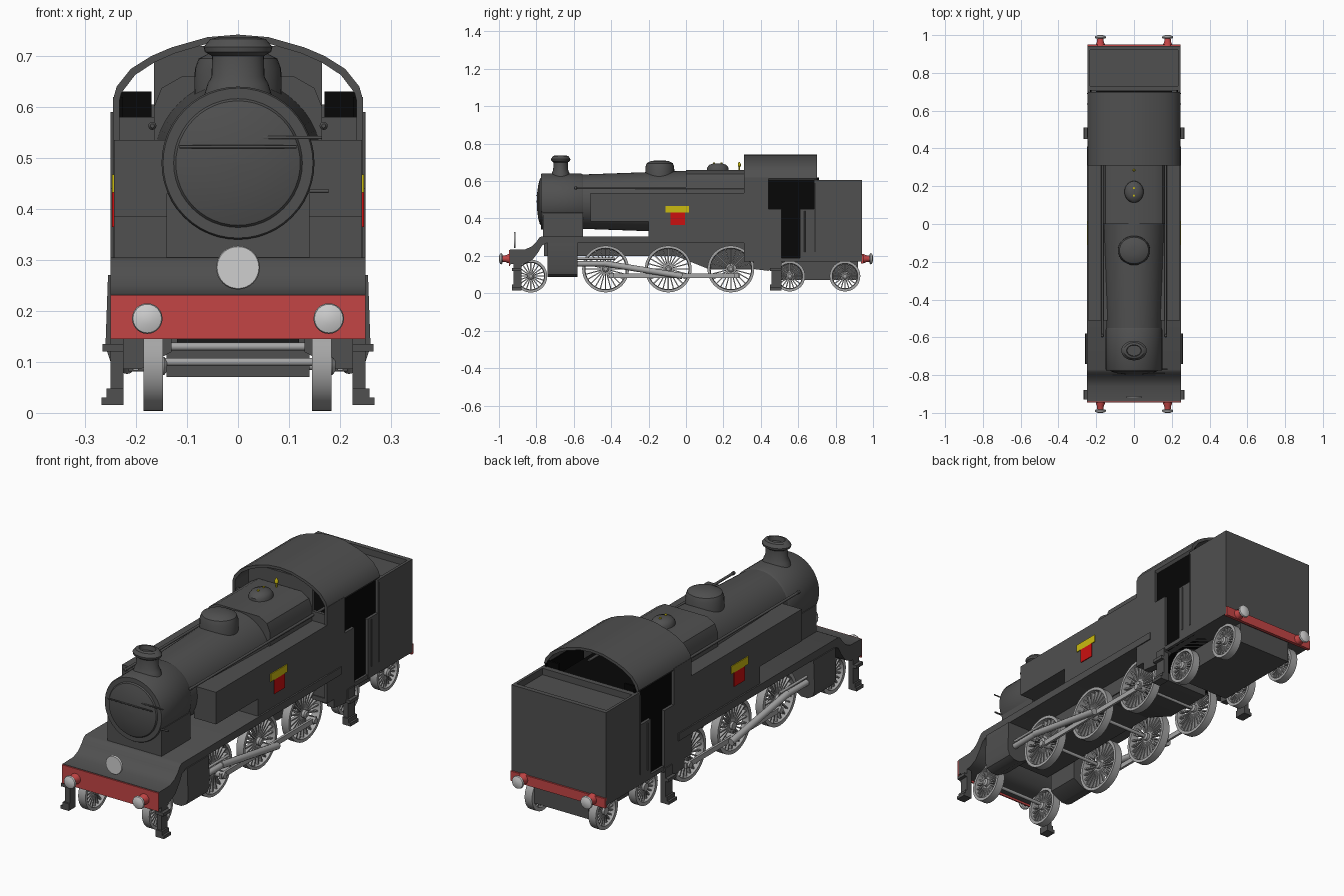
import bpy, bmesh, math
from mathutils import Matrix, Vector

if "Cube" in bpy.data.objects:
    bpy.data.objects.remove(bpy.data.objects["Cube"])


def material(name, r, g, b):
    m = bpy.data.materials.new(name)
    m.use_nodes = True
    m.diffuse_color = (r, g, b, 1)
    bsdf = m.node_tree.nodes["Principled BSDF"]
    bsdf.inputs["Base Color"].default_value = (r, g, b, 1)
    bsdf.inputs["Roughness"].default_value = 0.6
    return m


BODY = material("charcoal", 0.08, 0.08, 0.08)
BLACK = material("black", 0.002, 0.002, 0.002)
STEEL = material("wheel grey", 0.38, 0.38, 0.38)
PALE = material("pale grey", 0.62, 0.62, 0.62)
BEAM = material("beam red", 0.55, 0.06, 0.06)
RED = material("badge red", 0.6, 0.005, 0.005)
YELLOW = material("yellow", 0.6, 0.5, 0.005)

AXES = {"x": Vector((1, 0, 0)), "y": Vector((0, 1, 0)), "z": Vector((0, 0, 1))}


def finish(name, bm, mat, angle=35):
    bmesh.ops.recalc_face_normals(bm, faces=bm.faces)
    me = bpy.data.meshes.new(name)
    bm.to_mesh(me)
    bm.free()
    me.materials.append(mat)
    for p in me.polygons:
        p.use_smooth = True
    me.set_sharp_from_angle(angle=math.radians(angle))
    ob = bpy.data.objects.new(name, me)
    bpy.context.collection.objects.link(ob)
    return ob


def prism(name, pts, axis, a, b, mat):
    """Extrude a flat outline along an axis from a to b."""
    place = {"x": lambda u, v, t: (t, u, v), "y": lambda u, v, t: (u, t, v),
             "z": lambda u, v, t: (u, v, t)}[axis]
    bm = bmesh.new()
    lo, hi = ([bm.verts.new(place(u, v, t)) for u, v in pts] for t in (a, b))
    bm.faces.new(lo)
    bm.faces.new(hi)
    for i in range(len(pts)):
        j = (i + 1) % len(pts)
        bm.faces.new((lo[i], lo[j], hi[j], hi[i]))
    return finish(name, bm, mat)


def box(name, x, y, z, mat):
    return prism(name, [(x[0], y[0]), (x[1], y[0]), (x[1], y[1]), (x[0], y[1])], "z", z[0], z[1], mat)


def add_lathe(bm, profile, axis, centre, n=40, stretch=1.0, loop=False):
    """Revolve (radius, distance) points about an axis; stretch widens x."""
    rot = AXES["z"].rotation_difference(AXES[axis]).to_matrix()
    rings = []
    for r, h in profile:
        ring = []
        for i in range(n):
            t = math.tau * i / n
            p = rot @ Vector((r * math.cos(t), r * math.sin(t), h))
            p.x *= stretch
            ring.append(bm.verts.new(p + Vector(centre)))
        rings.append(ring)
    pairs = list(zip(rings, rings[1:])) + ([(rings[-1], rings[0])] if loop else [])
    for a, b in pairs:
        for i in range(n):
            j = (i + 1) % n
            bm.faces.new((a[i], a[j], b[j], b[i]))
    if not loop:
        bm.faces.new(rings[0])
        bm.faces.new(rings[-1])


def lathe(name, profile, axis, centre, mat, n=40, stretch=1.0):
    bm = bmesh.new()
    add_lathe(bm, profile, axis, centre, n, stretch)
    return finish(name, bm, mat)


def rod(name, p, q, r, mat, n=12):
    p, q = Vector(p), Vector(q)
    d = q - p
    bm = bmesh.new()
    m = Matrix.Translation((p + q) / 2) @ AXES["z"].rotation_difference(d).to_matrix().to_4x4()
    bmesh.ops.create_cone(bm, cap_ends=True, segments=n, radius1=r, radius2=r, depth=d.length, matrix=m)
    return finish(name, bm, mat)


def wheel(name, x, y, z, r, spokes):
    bm = bmesh.new()
    add_lathe(bm, [(r, -.02), (r, .018), (r - .014, .018), (r - .017, -.02)], "x", (0, 0, 0), 48, loop=True)
    add_lathe(bm, [(.018, -.018), (.018, .02), (.01, .026)], "x", (0, 0, 0), 16)
    for i in range(spokes):
        m = (Matrix.Rotation(math.tau * i / spokes, 4, "X") @ Matrix.Translation((0, 0, r / 2))
             @ Matrix.Diagonal((.014, .006, r - .024, 1)))
        bmesh.ops.create_cube(bm, size=1, matrix=m)
    finish(name, bm, STEEL).location = (x, y, z)


# Boiler, smokebox and firebox
MID = 0.49
lathe("boiler", [(.145, -.56), (.165, 0), (.165, .31)], "y", (0, 0, MID), BODY, 48)
lathe("smokebox", [(.147, -.775), (.15, -.77), (.15, -.56), (.145, -.55)], "y", (0, 0, MID), BODY, 48)
lathe("smokebox_door", [(.127, -.774), (.122, -.781), (.09, -.79), (.045, -.796), (.005, -.798)],
      "y", (0, 0, MID), BODY, 48)
prism("firebox", [(-.165, .3), (.165, .3), (.165, .6), (.15, .637), (.11, .66), (-.11, .66), (-.15, .637), (-.165, .6)],
      "y", 0, .31, BODY)
prism("smokebox_saddle", [(-.14, .29), (.14, .29), (.14, .43), (.1, .45), (-.1, .45), (-.14, .43)],
      "y", -.765, -.55, BODY)
rod("door_bar", (-.115, -.8, .522), (.115, -.8, .522), .003, BODY)
rod("upper_door_bar", (-.03, -.79, .54), (.165, -.79, .54), .003, BODY)
rod("side_door_bar", (.14, -.77, .435), (.178, -.77, .435), .004, BODY)

# Boiler mountings
lathe("chimney", [(.054, .61), (.046, .645), (.04, .66), (.039, .7), (.05, .708), (.052, .718), (.042, .733),
                  (.03, .737), (.028, .715)], "z", (0, -.67, 0), BODY, 32, 1.3)
lathe("steam_dome", [(.078, .62), (.077, .675), (.07, .695), (.05, .706), (.02, .711), (.003, .711)],
      "z", (0, -.14, 0), BODY, 32, 1.1)
lathe("safety_valve", [(.058, .65), (.057, .672), (.045, .687), (.02, .695), (.003, .695)],
      "z", (0, .17, 0), BODY, 28, .88)
for dy in (-.02, .02):
    rod("valve_cap", (0, .17 + dy, .68), (0, .17 + dy, .698), .006, YELLOW)
lathe("whistle", [(.004, .655), (.004, .675), (.008, .68), (.008, .692), (.003, .702)], "z", (0, .285, 0), YELLOW, 12)

# Running plate with swept front
prism("running_plate", [(-.94, .155), (-.94, .233), (-.86, .235), (-.825, .25), (-.8, .275), (-.785, .297),
                        (-.77, .305), (.41, .305), (.41, .27), (-.74, .27), (-.77, .255), (-.79, .22),
                        (-.82, .18), (-.86, .16)], "x", -.25, .25, BODY)

# Underframe
box("main_frame", (-.125, .125), (-.76, .48), (.2, .28), BODY)
box("rear_frame", (-.14, .14), (.48, .92), (.07, .18), BODY)
prism("ash_pan", [(-.08, .21), (.36, .21), (.36, .13), (.12, .13)], "x", -.12, .12, BODY)

# Cab and bunker
half_wall = [(.243, .17), (.243, .58), (.165, .58), (.165, .69), (.09, .72)]
prism("cab_front", half_wall + [(-x, z) for x, z in reversed(half_wall)], "y", .315, .33, BODY)
half_roof = [(.245, .615), (.238, .64), (.21, .675), (.17, .7), (.13, .717), (.06, .737)]
outer = half_roof + [(0, .742)] + [(-x, z) for x, z in reversed(half_roof)]
prism("cab_roof", outer + [(x * .96, z - .012) for x, z in reversed(outer)], "y", .31, .7, BODY)
box("cab_interior", (-.2, .2), (.33, .72), (.17, .56), BLACK)
box("cab_floor", (-.243, .243), (.31, .935), (.17, .19), BODY)
for s in (-1, 1):
    prism("cab_side", [(.31, .17), (.51, .17), (.51, .45), (.44, .45), (.44, .62), (.31, .62)],
          "x", s * .232, s * .245, BODY)
    prism("bunker_side", [(.61, .17), (.93, .17), (.93, .605), (.685, .605), (.685, .45), (.61, .45)],
          "x", s * .232, s * .245, BODY)
    box("cab_opening", (s * .226, s * .232), (.43, .71), (.17, .62), BLACK)
    box("cab_rear_panel", (s * .17, s * .232), (.69, .7), (.55, .63), BLACK)
    rod("cab_handrail", (s * .247, .635, .22), (s * .247, .635, .44), .003, BODY)
    rod("rear_handrail", (s * .247, .69, .22), (s * .247, .69, .59), .003, BODY)
box("bunker_front", (-.232, .232), (.705, .73), (.17, .605), BODY)
box("bunker_back", (-.245, .245), (.92, .942), (.17, .605), BODY)
box("bunker_fill", (-.232, .232), (.72, .93), (.18, .575), BODY)

# Tanks, cylinders, badges, steps and rods on both sides
for s in (-1, 1):
    prism("side_tank", [(-.51, .535), (.32, .535), (.32, .3), (-.2, .3), (-.2, .385), (-.51, .385)],
          "x", s * .13, s * .243, BODY)
    box("badge_top", (s * .243, s * .247), (-.11, .015), (.432, .468), YELLOW)
    box("badge_shield", (s * .243, s * .247), (-.082, -.006), (.365, .432), RED)
    rod("boiler_handrail", (s * .168, -.59, .563), (s * .168, .48, .563), .006, BODY)
    lathe("handrail_knob", [(.004, -.6), (.008, -.595), (.008, -.585), (.004, -.58)], "y", (s * .168, 0, .563), BODY, 12)
    # Cylinder block with rounded underside
    prism("cylinder", [(s * .13, .27), (s * .255, .27), (s * .26, .13), (s * .25, .1), (s * .225, .086),
                       (s * .19, .086), (s * .13, .12)], "y", -.74, -.58, BODY)
    prism("rear_valance", [(.36, .28), (.41, .3), (.42, .24), (.45, .19), (.52, .165), (.44, .12), (.36, .13)],
          "x", s * .21, s * .245, BODY)
    for y0, y1 in ((-.93, -.88), (.45, .51)):
        box("step_hanger", (s * .225, s * .25), (y0 + .008, y1), (.02, .18), BODY)
        box("lower_step", (s * .225, s * .268), (y0, y1), (.015, .03), BODY)
        box("step_back", (s * .225, s * .258), (y0, y1), (.03, .048), BODY)
        box("upper_step", (s * .225, s * .266), (y0, y1), (.12, .135), BODY)

    # Wheels
    for y in (-.43, -.095, .24):
        wheel("driving_wheel", s * .165, y, .13, .125, 24)
        rod("crank_pin", (s * .165, y + .03, .095), (s * .215, y + .03, .095), .014, STEEL)
    for y in (-.83, .555, .85):
        wheel("carrying_wheel", s * .165, y, .092, .088 if y < 0 else .082, 20)
    # Motion
    box("coupling_rod", (s * .195, s * .206), (-.42, .29), (.083, .107), STEEL)
    rod("connecting_rod", (s * .218, -.44, .16), (s * .218, -.02, .092), .016, STEEL)
    rod("piston_rod", (s * .218, -.6, .158), (s * .218, -.42, .158), .014, STEEL)
    rod("slide_bar", (s * .218, -.59, .185), (s * .218, -.38, .185), .006, STEEL)
    # Buffers at both ends
    for e in (-1, 1):
        lathe("buffer_shank", [(.026, e * .935), (.024, e * .95), (.018, e * .965), (.016, e * .985)],
              "y", (s * .178, 0, .185), BEAM, 20)
        lathe("buffer_head", [(.026, e * .982), (.03, e * .987), (.028, e * .994), (.012, e * 1.0)],
              "y", (s * .178, 0, .185), PALE, 24)

for y, z in ((-.83, .1), (-.43, .13), (-.095, .13), (.24, .13), (.555, .092), (.85, .092)):
    rod("axle", (-.17, y, z), (.17, y, z), .008, STEEL)

# Beams and front disc
box("front_beam", (-.25, .25), (-.946, -.94), (.145, .231), BEAM)
box("rear_beam", (-.245, .245), (.935, .95), (.16, .205), BEAM)
lathe("front_disc", [(.041, -.92), (.043, -.917), (.043, -.912)], "y", (0, 0, .285), PALE, 32)
